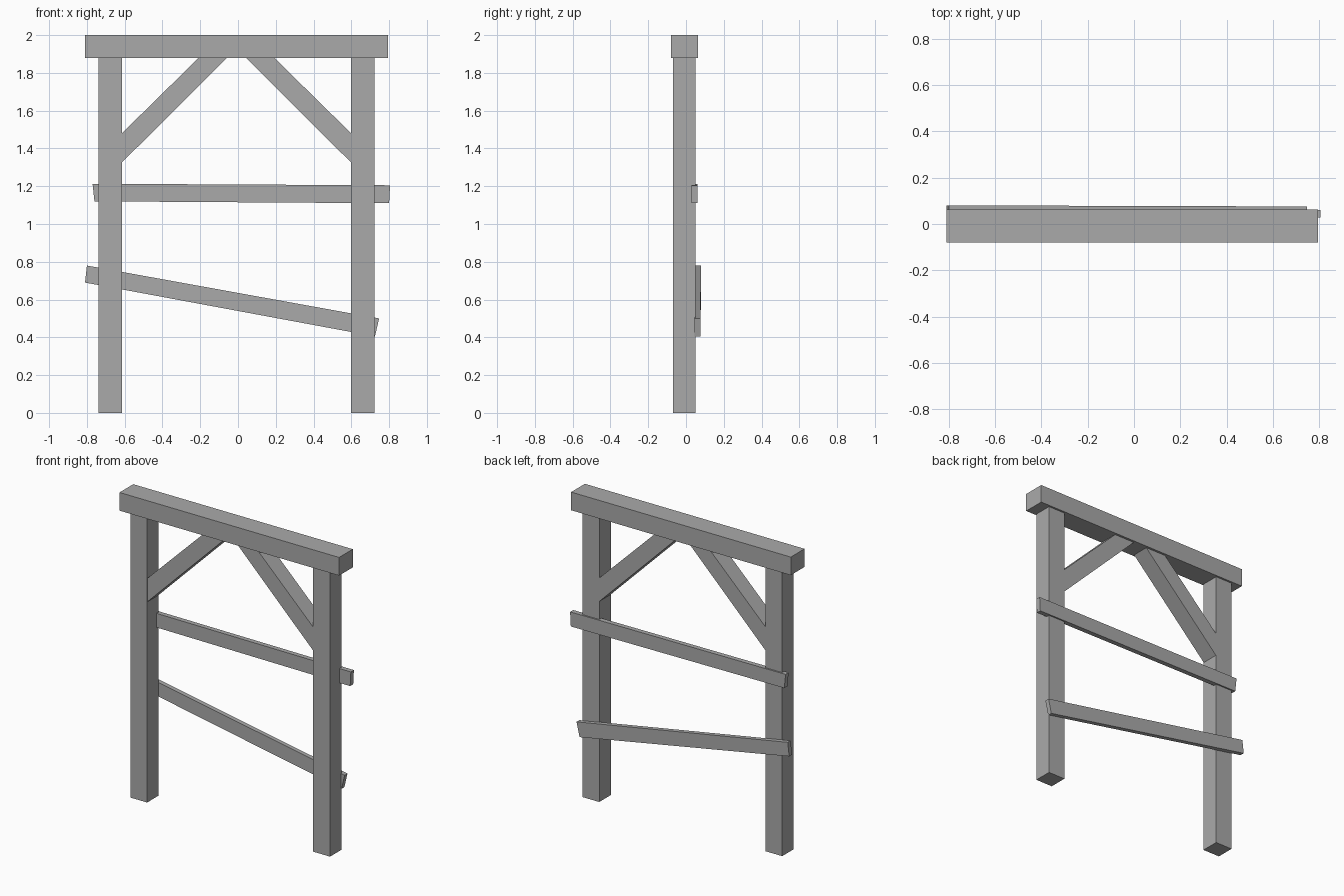
import bpy
import bmesh

cube = bpy.data.objects.get("Cube")
if cube:
    bpy.data.objects.remove(cube, do_unlink=True)

# Single weathered timber colour
GREY = (0.4, 0.4, 0.4, 1.0)
timber = bpy.data.materials.new("grey_timber")
timber.use_nodes = True
timber.diffuse_color = GREY
timber.node_tree.nodes["Principled BSDF"].inputs["Base Color"].default_value = GREY


def plank(name, profile, front, back, yaw=0.0):
    """Extrude an x-z outline from front to back; yaw slides y along x."""
    bm = bmesh.new()
    face = bm.faces.new([bm.verts.new((x, front + yaw * x, z)) for x, z in profile])
    new = bmesh.ops.extrude_face_region(bm, geom=[face])["geom"]
    verts = [v for v in new if isinstance(v, bmesh.types.BMVert)]
    bmesh.ops.translate(bm, verts=verts, vec=(0, back - front, 0))
    bmesh.ops.recalc_face_normals(bm, faces=bm.faces)
    mesh = bpy.data.meshes.new(name)
    bm.to_mesh(mesh)
    bm.free()
    mesh.materials.append(timber)
    obj = bpy.data.objects.new(name, mesh)
    bpy.context.collection.objects.link(obj)
    return obj


def rect(x0, x1, z0, z1):
    return [(x0, z0), (x1, z0), (x1, z1), (x0, z1)]


CENTRE = -0.008
POST_FRONT, POST_BACK = -0.07, 0.05

# Top beam
plank("top_beam", rect(-0.81, 0.795, 1.88, 2.0), -0.08, 0.063)

# Posts and diagonal braces on both sides
for side, sign in (("right", -1), ("left", 1)):
    inner, outer = CENTRE + sign * 0.607, CENTRE + sign * 0.73
    plank(side + "_post", rect(inner, outer, 0, 1.88), POST_FRONT, POST_BACK)
    brace = [(inner, 1.325), (inner, 1.48),
             (CENTRE + sign * 0.2, 1.88), (CENTRE + sign * 0.05, 1.88)]
    plank(side + "_brace", brace, POST_FRONT + 0.002, POST_BACK - 0.002)

# Crooked rails nailed across the back
plank("upper_rail", [(-0.76, 1.12), (0.80, 1.11), (0.805, 1.205), (-0.77, 1.213)],
      0.028, 0.06)
plank("lower_rail", [(-0.81, 0.69), (0.725, 0.405), (0.747, 0.50), (-0.80, 0.78)],
      0.048, 0.078, yaw=-0.003)
